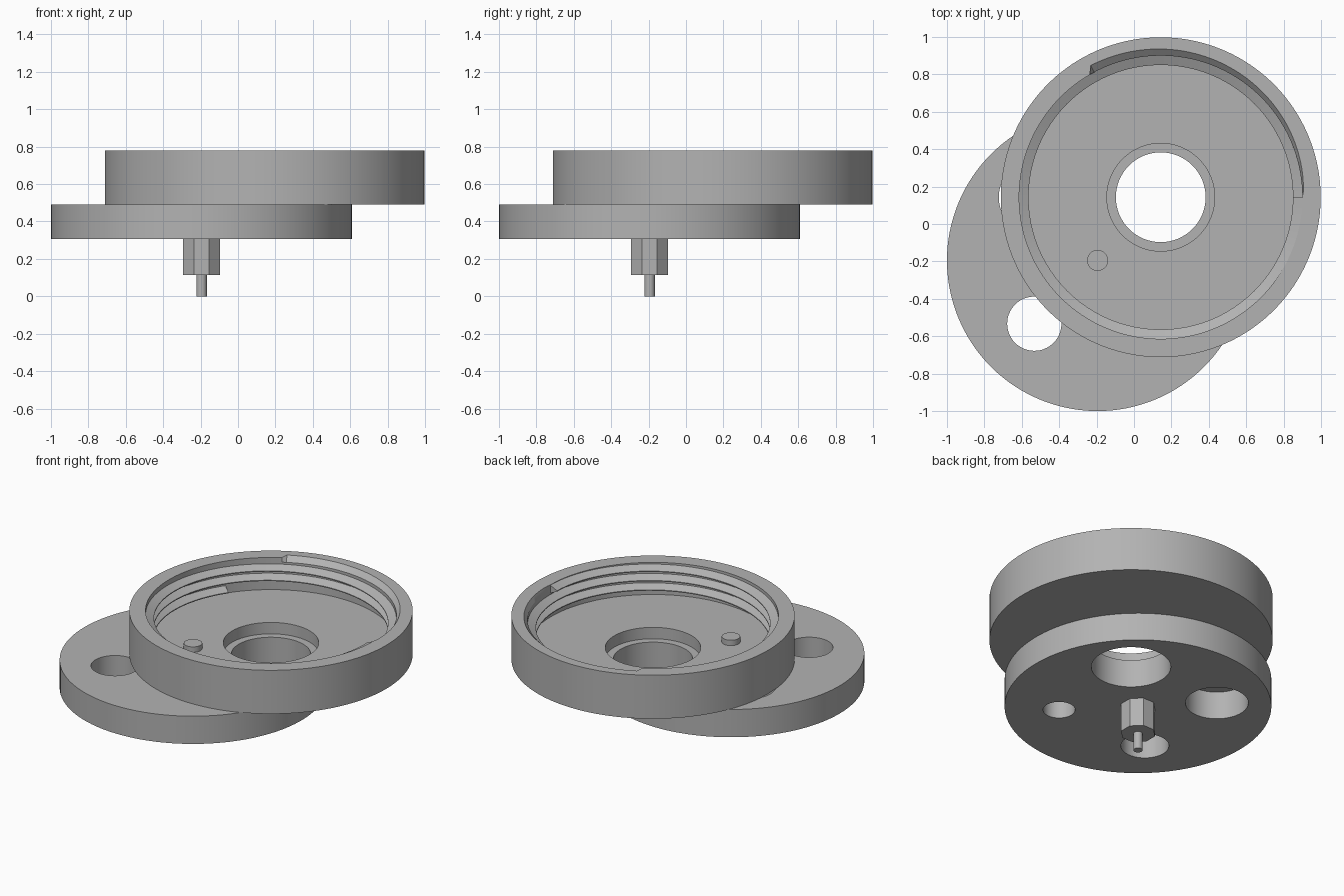
import bpy, bmesh, math
from math import sin, cos, pi, tau

cube = bpy.data.objects.get("Cube")
if cube:
    bpy.data.objects.remove(cube, do_unlink=True)

grey = bpy.data.materials.new("plain grey")
grey.use_nodes = True
grey.diffuse_color = (0.45, 0.45, 0.45, 1)
grey.node_tree.nodes["Principled BSDF"].inputs["Base Color"].default_value = grey.diffuse_color

SHAFT = -0.195   # x and y of the lower disc axis
CUP = 0.143      # x and y of the cup axis
BASE, JOINT, FLOOR, RIM = 0.305, 0.49, 0.566, 0.78
BORE, CREST, OUTER = 0.757, 0.707, 0.855


def finish(bm, name, at, smooth=True):
    """Turn a bmesh into a shaded object standing on the axis x = y = at."""
    bmesh.ops.recalc_face_normals(bm, faces=bm.faces)
    mesh = bpy.data.meshes.new(name)
    bm.to_mesh(mesh)
    bm.free()
    mesh.materials.append(grey)
    ob = bpy.data.objects.new(name, mesh)
    ob.location = (at, at, 0)
    bpy.context.collection.objects.link(ob)
    if smooth:
        bpy.ops.object.select_all(action='DESELECT')
        ob.select_set(True)
        bpy.context.view_layer.objects.active = ob
        bpy.ops.object.shade_smooth_by_angle(angle=math.radians(25))
    return ob


def plate(name, radius, z0, z1, holes, at):
    """Round plate with round through holes given as (x, y, radius)."""
    bm = bmesh.new()
    for x, y, r in [(0, 0, radius)] + holes:
        n = 128 if r == radius else 64
        ring = [bm.verts.new((x + r * cos(tau * i / n), y + r * sin(tau * i / n), z0))
                for i in range(n)]
        for i in range(n):
            bm.edges.new((ring[i - 1], ring[i]))
    bmesh.ops.triangle_fill(bm, use_beauty=True, edges=bm.edges[:])
    new = bmesh.ops.extrude_face_region(bm, geom=bm.faces[:], use_keep_orig=True)
    bmesh.ops.translate(bm, vec=(0, 0, z1 - z0),
                        verts=[v for v in new["geom"] if isinstance(v, bmesh.types.BMVert)])
    return finish(bm, name, at)


def cylinder(name, radius, z0, z1, at, sides=32, turn=0.0):
    """Closed upright prism."""
    bm = bmesh.new()
    ring = [bm.verts.new((radius * cos(tau * i / sides + turn),
                          radius * sin(tau * i / sides + turn), z0)) for i in range(sides)]
    base = bm.faces.new(ring)
    new = bmesh.ops.extrude_face_region(bm, geom=[base], use_keep_orig=True)
    bmesh.ops.translate(bm, vec=(0, 0, z1 - z0),
                        verts=[v for v in new["geom"] if isinstance(v, bmesh.types.BMVert)])
    return finish(bm, name, at, smooth=sides > 16)


# Lower disc with four different holes around the shaft
d = CUP - SHAFT
plate("lower_disc", 0.805, BASE, JOINT,
      [(d, d, 0.24), (-d, d, 0.19), (-d, -d, 0.145), (d, -d, 0.097)], SHAFT)

# Cup: turned profile whose mouth widens where the thread groove runs out
STEPS = 180
RUNOUT = math.radians(119)
bm = bmesh.new()
columns = []
for i in range(STEPS):
    a = tau * i / STEPS
    mouth = BORE + 0.041 * math.sqrt(a / RUNOUT) if a <= RUNOUT else BORE
    profile = [(0.288, JOINT), (OUTER, JOINT), (OUTER, RIM), (mouth, RIM),
               (BORE, RIM - 0.03), (BORE, FLOOR), (0.288, FLOOR)]
    columns.append([bm.verts.new((r * cos(a), r * sin(a), z)) for r, z in profile])
for i in range(STEPS):
    p, q = columns[i - 1], columns[i]
    for j in range(len(p)):
        bm.faces.new((p[j - 1], p[j], q[j], q[j - 1]))
finish(bm, "cup", CUP)

# Helical ridge inside the cup, ending at angle zero just under the rim
PITCH, TOP_CREST, TURNS = 0.0625, 0.752, 2.6
HALF = PITCH * 0.45
bm = bmesh.new()
sections = []
count = int(TURNS * 96)
for i in range(count + 1):
    a = -tau * i / 96
    z = TOP_CREST + PITCH * a / tau
    shape = [(BORE + 0.004, z - HALF), (CREST, z - 0.003),
             (CREST, z + 0.003), (BORE + 0.004, z + HALF)]
    sections.append([bm.verts.new((r * cos(a), r * sin(a), h)) for r, h in shape])
for p, q in zip(sections, sections[1:]):
    for j in range(4):
        bm.faces.new((p[j - 1], p[j], q[j], q[j - 1]))
bm.faces.new(sections[0])
bm.faces.new(sections[-1])
finish(bm, "thread_ridge", CUP)

# Shaft parts: pin above the cup floor, eight-sided drive and thin tip below
cylinder("floor_pin", 0.056, FLOOR - 0.01, 0.602, SHAFT)
cylinder("drive_shaft", 0.0985 / cos(pi / 8), 0.115, BASE, SHAFT, sides=8, turn=pi / 8)
cylinder("shaft_tip", 0.028, 0.0, 0.115, SHAFT)
